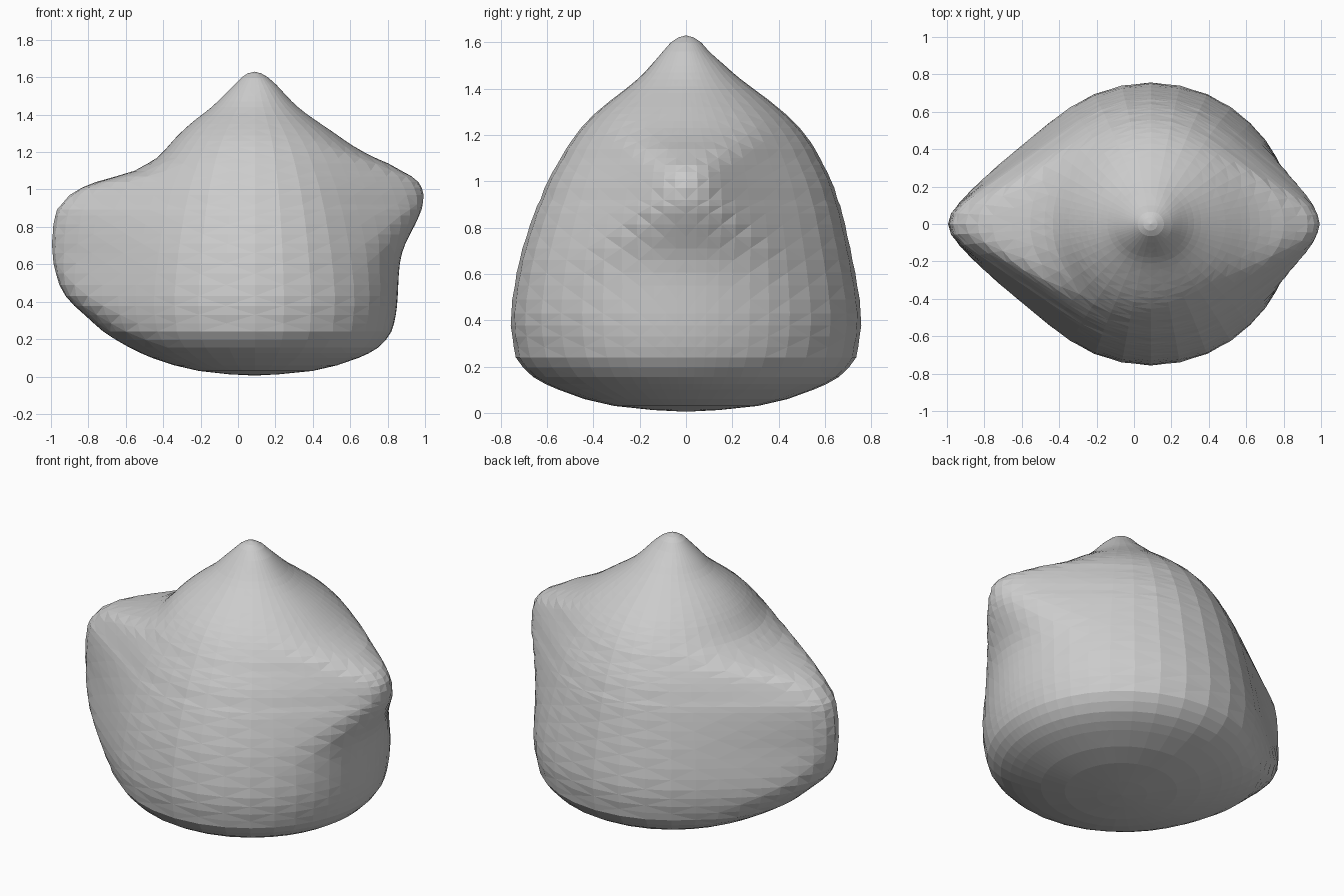
import bpy, bmesh, math

if "Cube" in bpy.data.objects:
    bpy.data.objects.remove(bpy.data.objects["Cube"])

CX = 0.09      # axis of the round body
SEG = 48
# level: z, left reach, right reach, body radius, y shift
LEVELS = [
    (0.012, -0.05, 0.22, 0.14, 0), (0.03, -0.21, 0.40, 0.31, 0),
    (0.06, -0.34, 0.53, 0.44, 0), (0.10, -0.46, 0.645, 0.55, 0),
    (0.155, -0.58, 0.75, 0.66, 0), (0.24, -0.72, 0.82, 0.735, 0),
    (0.33, -0.82, 0.845, 0.76, 0), (0.43, -0.93, 0.855, 0.765, 0),
    (0.55, -0.98, 0.86, 0.748, 0), (0.66, -1.00, 0.875, 0.727, 0),
    (0.76, -1.00, 0.92, 0.702, 0.004), (0.86, -0.985, 0.975, 0.672, 0.01),
    (0.92, -0.96, 0.99, 0.652, 0.013), (0.97, -0.91, 1.00, 0.632, 0.015),
    (1.01, -0.84, 0.99, 0.614, 0.016), (1.04, -0.77, 0.97, 0.599, 0.017),
    (1.07, -0.65, 0.94, 0.583, 0.018), (1.10, -0.55, 0.88, 0.566, 0.019),
    (1.14, -0.47, 0.80, 0.543, 0.02), (1.20, -0.40, 0.67, 0.502, 0.02),
    (1.26, -0.35, 0.575, 0.45, 0.018), (1.32, -0.29, 0.49, 0.383, 0.017),
    (1.38, -0.22, 0.40, 0.305, 0.017), (1.44, -0.14, 0.32, 0.225, 0.014),
    (1.50, -0.08, 0.26, 0.16, 0.008), (1.56, -0.02, 0.205, 0.10, 0),
    (1.60, 0.02, 0.16, 0.065, 0), (1.62, 0.05, 0.125, 0.035, 0),
]


def refine(rows):
    """Insert a smoothly curved extra level between each pair."""
    out = []
    for i in range(len(rows) - 1):
        p, a, b, n = rows[max(i - 1, 0)], rows[i], rows[i + 1], rows[min(i + 2, len(rows) - 1)]
        out.append(a)
        if b[0] - a[0] > 0.05:
            out.append(tuple((9 * (x + y) - w - v) / 16 for w, x, y, v in zip(p, a, b, n)))
    return out + [rows[-1]]


def reach(a, left, right, r):
    """Distance from axis to the hull of the body circle and a tip circle.
    The tip circle sharpens the further it stands out of the body."""
    tip, span = (CX - left, 0.36) if math.cos(a) < 0 else (right - CX, 0.29)
    c, s = abs(math.cos(a)), abs(math.sin(a))
    if tip <= r:
        return r + (tip - r) * c * c
    f = min((tip - r) / span, 1)
    size = r + (min(0.13, r) - r) * f
    best = r
    for i in range(61):
        t = i / 60
        d, q = t * (tip - size), r + t * (size - r)
        disc = q * q - (d * s) ** 2
        if disc >= 0:
            best = max(best, d * c + math.sqrt(disc))
    return best


# rings (denser towards the two tips), joined with alternating triangles
bm = bmesh.new()
rings = []
for z, left, right, r, shift in refine(LEVELS):
    ring = []
    for i in range(SEG):
        u = 2 * math.pi * i / SEG
        a = u - 0.3 * math.sin(2 * u)
        d = reach(a, left, right, r)
        ring.append(bm.verts.new((CX + d * math.cos(a),
                                  d * math.sin(a) + shift * abs(math.sin(a)), z)))
    rings.append(ring)
for k, (lo, hi) in enumerate(zip(rings, rings[1:])):
    for i in range(SEG):
        j = (i + 1) % SEG
        if (i + k) % 2:
            bm.faces.new((lo[i], lo[j], hi[j]))
            bm.faces.new((lo[i], hi[j], hi[i]))
        else:
            bm.faces.new((lo[i], lo[j], hi[i]))
            bm.faces.new((lo[j], hi[j], hi[i]))

# soften the creases where tips meet the body
inner = [v for ring in rings[8:-5] for v in ring]
for _ in range(2):
    bmesh.ops.smooth_vert(bm, verts=inner, factor=0.4,
                          use_axis_x=True, use_axis_y=True, use_axis_z=False)

# closed bottom and peak
bottom = bm.verts.new((CX, 0, 0.005))
peak = bm.verts.new((CX, 0, 1.63))
for i in range(SEG):
    j = (i + 1) % SEG
    bm.faces.new((bottom, rings[0][j], rings[0][i]))
    bm.faces.new((peak, rings[-1][i], rings[-1][j]))
bmesh.ops.recalc_face_normals(bm, faces=bm.faces)

mesh = bpy.data.meshes.new("wrapped_pot_body")
bm.to_mesh(mesh)
bm.free()
body = bpy.data.objects.new("wrapped_pot_body", mesh)
bpy.context.collection.objects.link(body)
